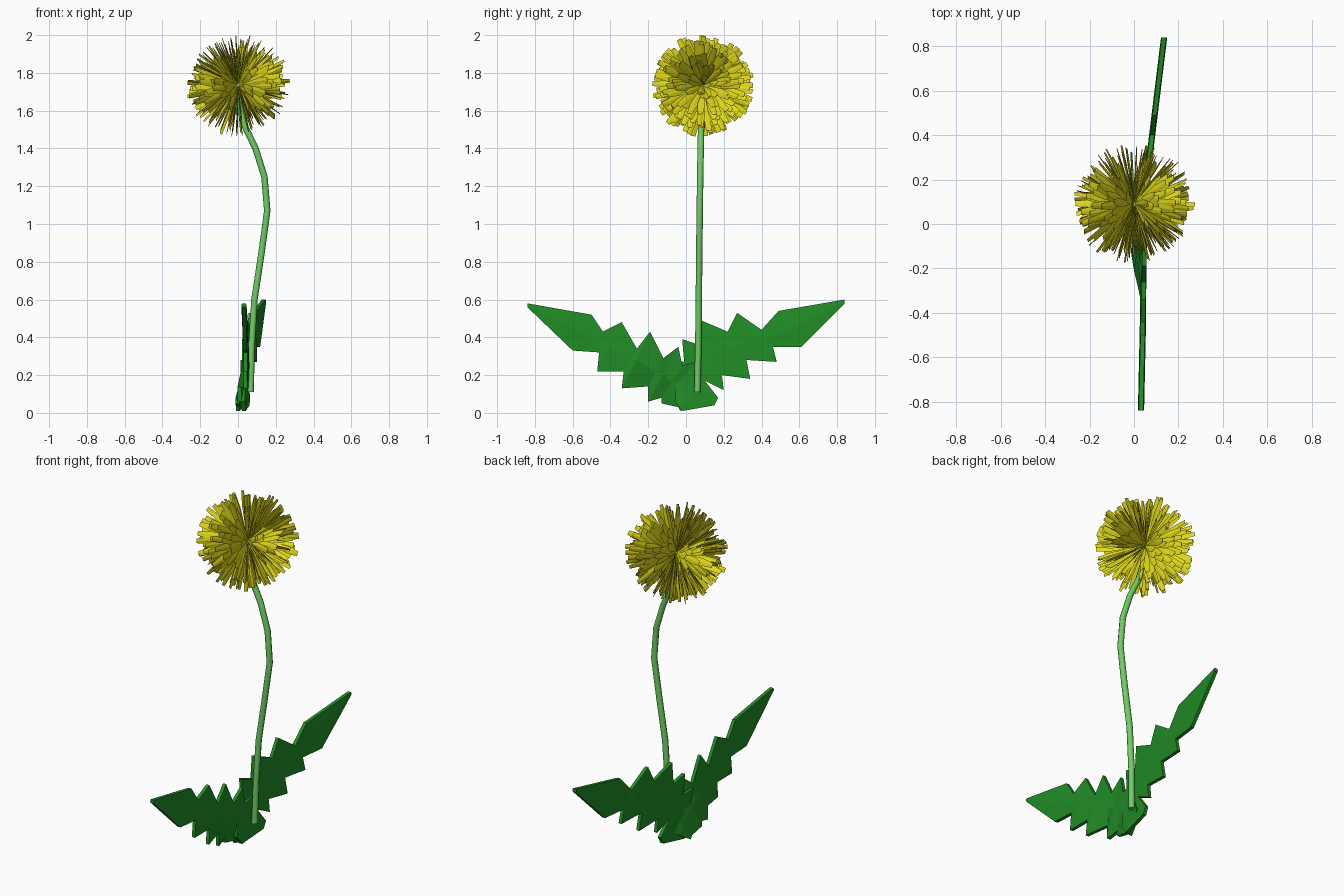
import bpy, bmesh, math, random
from mathutils import Vector

if "Cube" in bpy.data.objects:
    bpy.data.objects.remove(bpy.data.objects["Cube"])

random.seed(4)


def material(name, rgb):
    m = bpy.data.materials.new(name)
    m.diffuse_color = (*rgb, 1)
    m.use_nodes = True
    m.node_tree.nodes["Principled BSDF"].inputs["Base Color"].default_value = m.diffuse_color
    return m


def add_mesh(name, bm, mat):
    bmesh.ops.recalc_face_normals(bm, faces=bm.faces)
    me = bpy.data.meshes.new(name)
    bm.to_mesh(me)
    bm.free()
    me.materials.append(mat)
    ob = bpy.data.objects.new(name, me)
    bpy.context.collection.objects.link(ob)
    return ob


def loft(bm, rings):
    """Skin a chain of rings and close both ends."""
    vs = [[bm.verts.new(p) for p in r] for r in rings]
    n = len(vs[0])
    for a, b in zip(vs, vs[1:]):
        for i in range(n):
            j = (i + 1) % n
            bm.faces.new((a[i], a[j], b[j], b[i]))
    bm.faces.new(vs[0])
    bm.faces.new(vs[-1])


yellow = material("petal_yellow", (0.75, 0.70, 0.01))
leaf_green = material("leaf_green", (0.015, 0.27, 0.02))
stem_green = material("stem_green", (0.16, 0.62, 0.13))


# Upright lobed leaves: (upper y, upper z, lower y, lower z) from tip to base,
# with the lower edge twisting sideways near the base
def leaf(name, stations, x0, slope, twist):
    rings = []
    for uy, uz, ly, lz in stations:
        my, mz = (uy + ly) / 2, (uz + lz) / 2
        s = twist * min(1, max(0, (.35 - abs(ly)) / .2))
        ux, mx, lx = x0 + slope * uy, x0 + slope * my + s / 2, x0 + slope * ly + s
        rings.append([Vector(p) for p in (
            (ux + .010, uy, uz), (mx + .014, my, mz), (lx + .010, ly, lz),
            (lx - .010, ly, lz), (mx - .014, my, mz), (ux - .010, uy, uz))])
    bm = bmesh.new()
    loft(bm, rings)
    add_mesh(name, bm, leaf_green)


leaf("front_leaf", [
    (-.84, .58, -.84, .56), (-.50, .52, -.60, .33), (-.44, .43, -.46, .32),
    (-.34, .48, -.47, .22), (-.26, .34, -.33, .22), (-.19, .43, -.34, .13),
    (-.12, .29, -.20, .14), (-.04, .35, -.20, .06), (-.02, .25, -.13, .08),
    (.05, .27, -.13, .05), (.06, .17, -.04, .03), (.10, .09, -.03, .01)],
    .05, .022, -.05)
leaf("back_leaf", [
    (.84, .60, .84, .58), (.49, .54, .61, .35), (.40, .44, .46, .35),
    (.27, .53, .48, .27), (.22, .43, .32, .28), (.08, .49, .34, .18),
    (.07, .36, .19, .20), (-.02, .39, .20, .12), (-.01, .27, .10, .17),
    (-.09, .28, .17, .08), (-.05, .16, .15, .04), (-.06, .06, -.02, .01)],
    .033, .122, 0)

# Curved stem
path = [(.067, .06, .11), (.072, .065, .35), (.087, .068, .60), (.125, .07, .85),
        (.155, .073, 1.07), (.14, .075, 1.25), (.093, .078, 1.40),
        (.035, .08, 1.52), (.005, .085, 1.63), (0, .088, 1.70)]
curve = bpy.data.curves.new("stem", 'CURVE')
curve.dimensions = '3D'
curve.bevel_depth = 0.017
curve.bevel_resolution = 2
curve.use_fill_caps = True
spline = curve.splines.new('POLY')
spline.points.add(len(path) - 1)
for pt, co in zip(spline.points, path):
    pt.co = (*co, 1)
curve.materials.append(stem_green)
bpy.context.collection.objects.link(bpy.data.objects.new("stem", curve))

# Flower head: thin blunt petals scattered over a sphere, flat around the x axis
center = Vector((0, .09, 1.735))
axis = Vector((1, .04, .12)).normalized()
side = axis.cross(Vector((0, 0, 1))).normalized()
up = side.cross(axis)
bm = bmesh.new()
count = 300
for i in range(count):
    h = 1 - 2 * (i + .5) / count
    t = i * math.pi * (3 - math.sqrt(5))
    r = math.sqrt(1 - h * h)
    d = axis * h + (side * math.cos(t) + up * math.sin(t)) * r
    d = (d + Vector([random.gauss(0, .07) for _ in range(3)])).normalized()
    width = axis.cross(d).normalized() + Vector([random.gauss(0, .14) for _ in range(3)])
    width = (width - d * width.dot(d)).normalized()
    thick = d.cross(width)
    length = random.uniform(.235, .278)
    rings = []
    for f, w, k in ((.12, .006, .002), (.7, .020, .004), (1, .013, .0015)):
        p = center + d * length * f
        rings.append([p + width * w, p + thick * k, p - width * w, p - thick * k])
    loft(bm, rings)
add_mesh("flower_head", bm, yellow)
